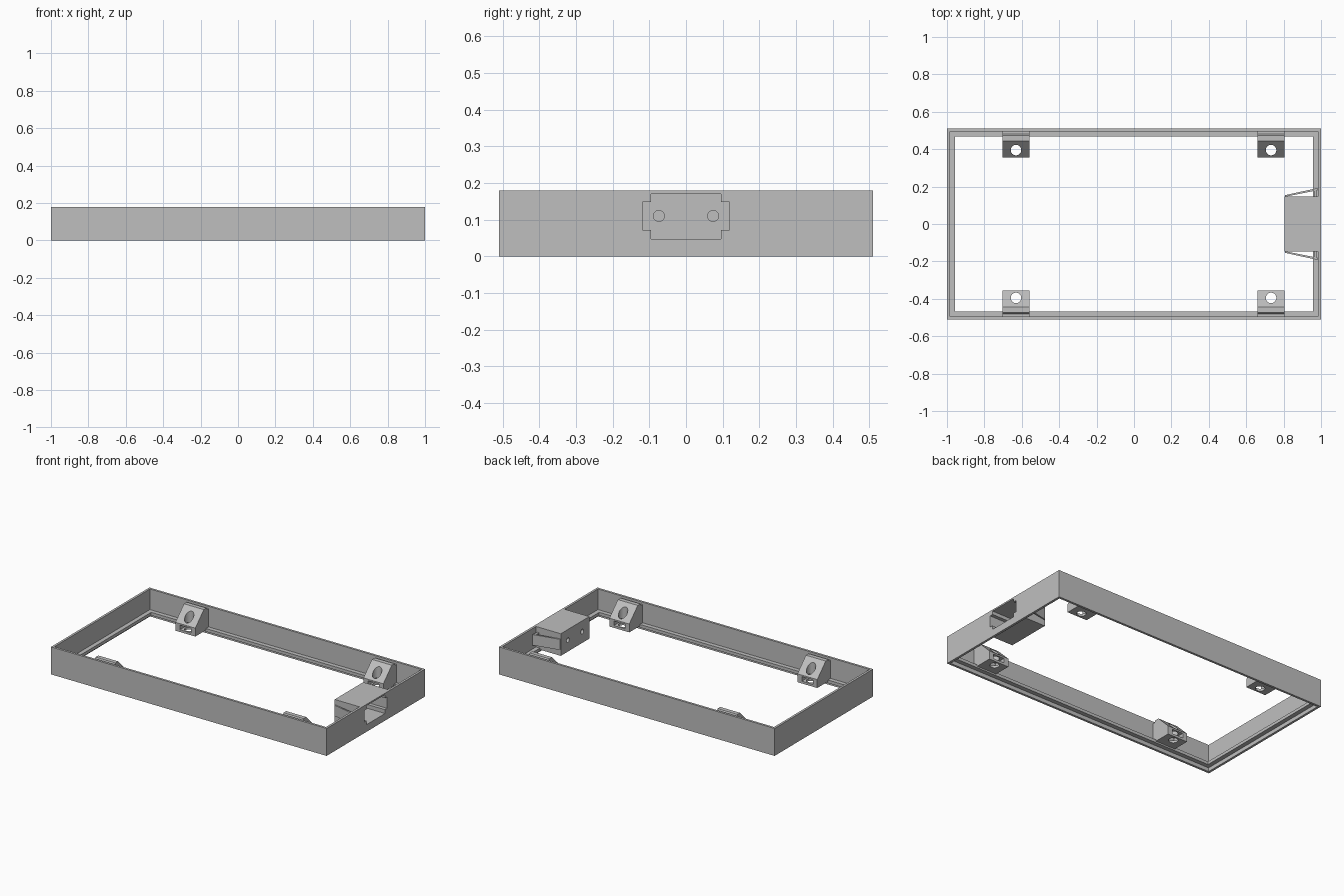
import bpy, bmesh
from math import pi
from mathutils import Matrix, Vector

if "Cube" in bpy.data.objects:
    bpy.data.objects.remove(bpy.data.objects["Cube"])

grey = bpy.data.materials.new("plain grey")
grey.use_nodes = True
colour = (0.52, 0.52, 0.52, 1)
grey.diffuse_color = colour
grey.node_tree.nodes["Principled BSDF"].inputs["Base Color"].default_value = colour

HX, HY, H, WALL = 1.0, 0.51, 0.18, 0.015


def finish(name, bm):
    bmesh.ops.recalc_face_normals(bm, faces=bm.faces)
    mesh = bpy.data.meshes.new(name)
    bm.to_mesh(mesh)
    bm.free()
    mesh.materials.append(grey)
    obj = bpy.data.objects.new(name, mesh)
    bpy.context.collection.objects.link(obj)
    return obj


def prism(name, points, offset):
    """Extrude a closed outline of 3D points along an offset."""
    bm = bmesh.new()
    face = bm.faces.new([bm.verts.new(p) for p in points])
    ext = bmesh.ops.extrude_face_region(bm, geom=[face], use_keep_orig=True)
    moved = [v for v in ext["geom"] if isinstance(v, bmesh.types.BMVert)]
    bmesh.ops.translate(bm, verts=moved, vec=Vector(offset))
    return finish(name, bm)


def box(name, x0, x1, y0, y1, z0, z1):
    return prism(name, [(x0, y0, z0), (x1, y0, z0), (x1, y1, z0), (x0, y1, z0)],
                 (0, 0, z1 - z0))


def cylinder(name, centre, radius, depth, along_x=False):
    bm = bmesh.new()
    turn = Matrix.Rotation(pi / 2, 4, "Y") if along_x else Matrix()
    bmesh.ops.create_cone(bm, cap_ends=True, segments=32, radius1=radius,
                          radius2=radius, depth=depth,
                          matrix=Matrix.Translation(centre) @ turn)
    return finish(name, bm)


def cut(target, cutters):
    """Subtract the cutters, then discard them."""
    for cutter in cutters:
        mod = target.modifiers.new("cut", "BOOLEAN")
        mod.operation, mod.solver, mod.object = "DIFFERENCE", "EXACT", cutter
        bpy.context.view_layer.objects.active = target
        bpy.ops.object.modifier_apply(modifier=mod.name)
        bpy.data.objects.remove(cutter)


# Frame: a wall section with an inner ledge, swept around the rectangle
section = [(0, 0), (0, H), (WALL, H), (WALL, 0.045), (0.043, 0.045),
           (0.043, 0.025), (WALL, 0.025), (WALL, 0)]
bm = bmesh.new()
rings = [[bm.verts.new((sx * (HX - i), sy * (HY - i), z))
          for sx, sy in ((-1, -1), (1, -1), (1, 1), (-1, 1))] for i, z in section]
for k, ring in enumerate(rings):
    after = rings[(k + 1) % len(rings)]
    for c in range(4):
        d = (c + 1) % 4
        bm.faces.new((ring[c], ring[d], after[d], after[c]))
frame = finish("frame", bm)

# Screw brackets: sloped blocks with a vertical bore and a nut slot
for side, label in ((1, "back"), (-1, "front")):
    for x, end in ((-0.631, "right"), (0.733, "left")):
        half = 0.072
        outline = [(0.497, 0.035), (0.356, 0.035), (0.356, 0.09),
                   (0.444, 0.178), (0.472, 0.178), (0.48, 0.165), (0.497, 0.165)]
        bracket = prism(f"{label}_{end}_bracket",
                        [(x - half, side * y, z) for y, z in outline],
                        (2 * half, 0, 0))
        slot_y = sorted((side * 0.34, side * 0.435))
        cut(bracket, [cylinder("bore", (x, side * 0.395, 0.1), 0.028, 0.3),
                      box("slot", x - 0.04, x + 0.04, *slot_y, 0.05, 0.08)])


# Socket housing on the left wall
def cross_outline(x):
    quarter = [(0.095, 0.17), (0.095, 0.148), (0.118, 0.148),
               (0.118, 0.072), (0.095, 0.072), (0.095, 0.047)]
    return ([(x, y, z) for y, z in quarter]
            + [(x, -y, z) for y, z in reversed(quarter)])


housing = box("socket_housing", 0.805, HX - WALL, -0.148, 0.148, 0.035, H)
cut(housing, [prism("pocket", cross_outline(0.83), (0.2, 0, 0))]
    + [cylinder("hole", (0.82, y, 0.11), 0.015, 0.1, True) for y in (-0.074, 0.074)])
cut(frame, [prism("opening", cross_outline(0.95), (0.1, 0, 0))])

# Slanted spring arms beside the housing, with end tabs
for side, label in ((1, "back"), (-1, "front")):
    arm = [(0.808, 0.146), (0.808, 0.154), (0.98, 0.192), (0.98, 0.18)]
    prism(f"{label}_spring_arm", [(x, side * y, 0.075) for x, y in arm], (0, 0, 0.07))
    tab_y = sorted((side * 0.146, side * 0.187))
    box(f"{label}_spring_tab", 0.962, 0.977, *tab_y, 0.075, 0.145)
